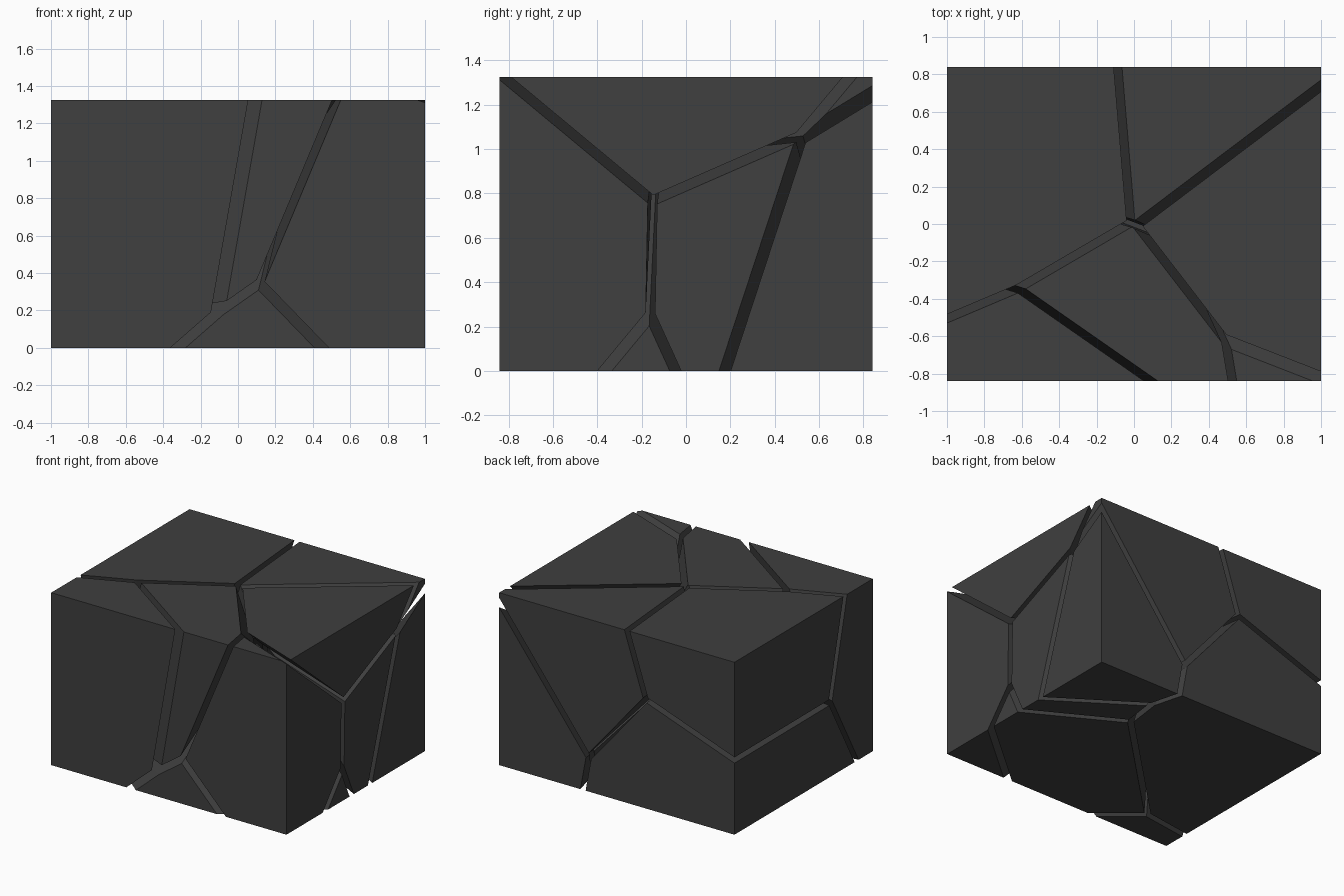
import bpy
import bmesh
from mathutils import Vector

if "Cube" in bpy.data.objects:
    bpy.data.objects.remove(bpy.data.objects["Cube"])

# Overall block size and half the width of the cracks
SIZE = Vector((2.0, 1.68, 1.325))
HALF_GAP = 0.021

# One seed point per shard; the shards are the Voronoi cells of these points
SEEDS = {
    "shard_right_top": (0.796, -0.013, 1.313),
    "shard_right_middle": (0.610, 0.284, 0.634),
    "shard_bottom_front": (0.314, -0.251, 0.390),
    "shard_front_middle": (-0.057, -0.670, 0.918),
    "shard_front_left": (-0.165, -0.825, 0.937),
    "shard_back_right": (0.920, 0.747, 0.482),
    "shard_back_top": (0.405, 0.505, 0.879),
    "shard_left_top": (-0.689, 0.413, 1.239),
    "shard_back_bottom": (-0.340, 0.410, 0.250),
    "shard_front_right": (0.582, -0.564, 0.650),
}

# Dark stone material
stone = bpy.data.materials.new("dark_stone")
stone.diffuse_color = (0.05, 0.05, 0.05, 1.0)
stone.use_nodes = True
stone.node_tree.nodes["Principled BSDF"].inputs["Base Color"].default_value = stone.diffuse_color


def cut(bm, point, normal):
    """Remove everything on the normal side of the plane and cap the cut."""
    geom = bm.verts[:] + bm.edges[:] + bm.faces[:]
    res = bmesh.ops.bisect_plane(bm, geom=geom, dist=1e-6, plane_co=point,
                                 plane_no=normal, clear_outer=True)
    edges = [e for e in res["geom_cut"]
             if isinstance(e, bmesh.types.BMEdge) and e.is_boundary]
    if edges:
        bmesh.ops.edgeloop_fill(bm, edges=edges)


def make_shard(name, seed, others):
    """Start from the full block and cut midway to every other seed."""
    bm = bmesh.new()
    bmesh.ops.create_cube(bm, size=1.0)
    for v in bm.verts:
        v.co = Vector((v.co.x * SIZE.x, v.co.y * SIZE.y, (v.co.z + 0.5) * SIZE.z))
    for other in others:
        normal = (other - seed).normalized()
        cut(bm, (seed + other) / 2 - normal * HALF_GAP, normal)
    bmesh.ops.recalc_face_normals(bm, faces=bm.faces[:])
    mesh = bpy.data.meshes.new(name)
    bm.to_mesh(mesh)
    bm.free()
    mesh.materials.append(stone)
    bpy.context.collection.objects.link(bpy.data.objects.new(name, mesh))


# Fractured block
for name, seed in SEEDS.items():
    others = [Vector(s) for n, s in SEEDS.items() if n != name]
    make_shard(name, Vector(seed), others)
